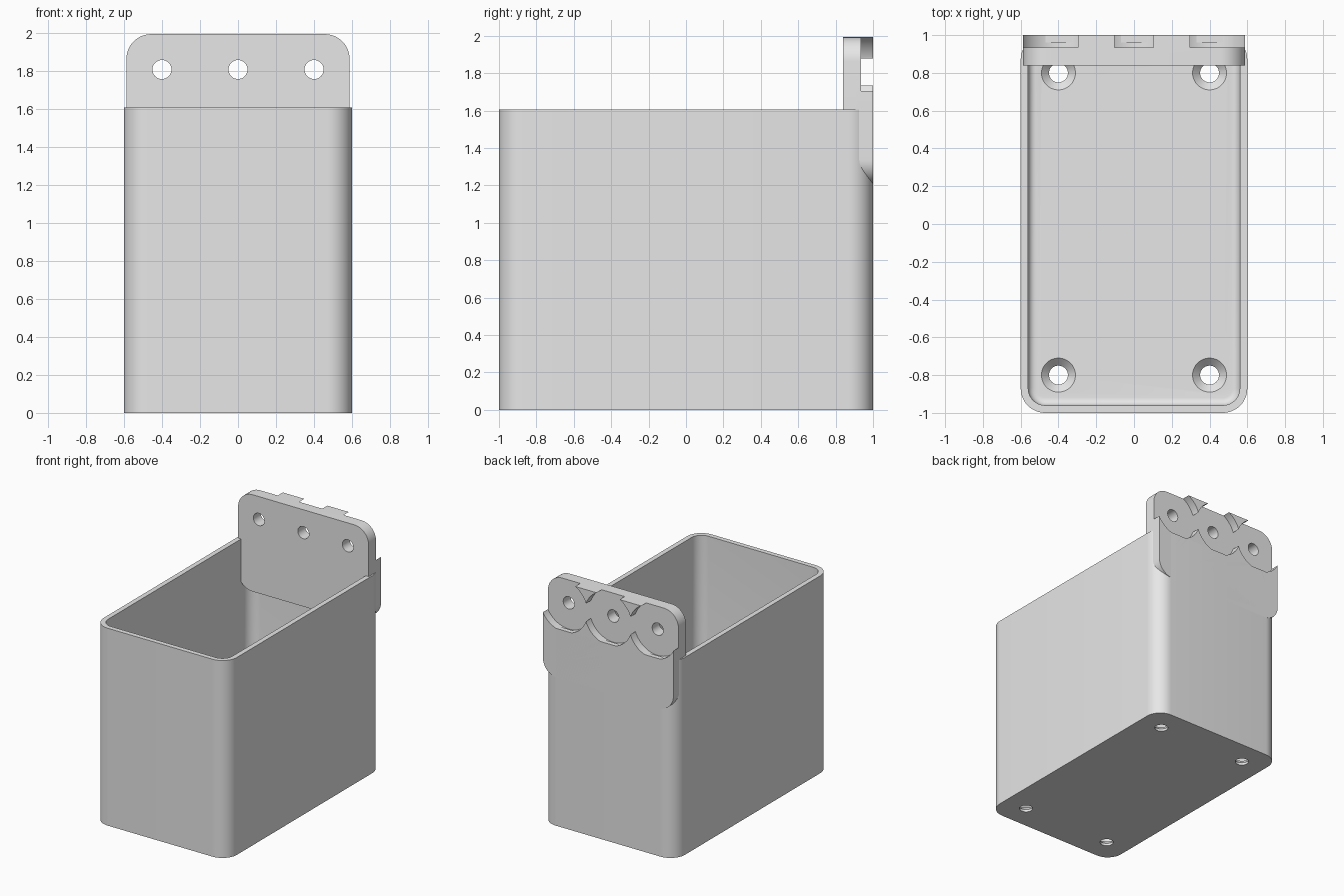
import bpy
import bmesh
import math
from mathutils import Matrix, Vector

default = bpy.data.objects.get("Cube")
if default:
    bpy.data.objects.remove(default, do_unlink=True)

grey = bpy.data.materials.new("light_grey")
grey.use_nodes = True
COLOR = (0.8, 0.8, 0.8, 1)
grey.diffuse_color = COLOR
grey.node_tree.nodes["Principled BSDF"].inputs["Base Color"].default_value = COLOR

HOLE_X, HOLE_Y, HOLE_Z = 0.4, 0.8, 1.806
BOX_TOP, WALL, FLOOR = 1.605, 0.04, 0.06
BACK = Matrix.Rotation(math.pi / 2, 4, "X")  # turns local z towards -y


def make_object(name, bm):
    bmesh.ops.recalc_face_normals(bm, faces=bm.faces)
    mesh = bpy.data.meshes.new(name)
    bm.to_mesh(mesh)
    bm.free()
    mesh.materials.append(grey)
    obj = bpy.data.objects.new(name, mesh)
    bpy.context.collection.objects.link(obj)
    return obj


def rounded_slab(name, half_x, half_y, z0, z1, radius, fillet=0, matrix=None):
    """Extruded rounded rectangle, with an optional fillet round its base."""
    bm = bmesh.new()
    corners = [(1, 1), (-1, 1), (-1, -1), (1, -1)]
    ring = []
    for quarter, (sx, sy) in enumerate(corners):
        for step in range(13):
            a = math.pi / 2 * (quarter + step / 12)
            ring.append(bm.verts.new((sx * (half_x - radius) + radius * math.cos(a),
                                      sy * (half_y - radius) + radius * math.sin(a), z0)))
    base = bm.faces.new(ring)
    result = bmesh.ops.extrude_face_region(bm, geom=[base], use_keep_orig=True)
    top = [v for v in result["geom"] if isinstance(v, bmesh.types.BMVert)]
    bmesh.ops.translate(bm, verts=top, vec=(0, 0, z1 - z0))
    if fillet:
        bmesh.ops.recalc_face_normals(bm, faces=bm.faces)
        rim = [e for e in bm.edges if all(abs(v.co.z - z0) < 1e-5 for v in e.verts)]
        bmesh.ops.bevel(bm, geom=rim, offset=fillet, segments=6, profile=0.5, affect="EDGES")
    if matrix:
        bm.transform(matrix)
    return make_object(name, bm)


def round_cutter(center, r1, r2, depth, rotation=Matrix()):
    bm = bmesh.new()
    bmesh.ops.create_cone(bm, cap_ends=True, segments=48, radius1=r1, radius2=r2, depth=depth,
                          matrix=Matrix.Translation(Vector(center)) @ rotation)
    return make_object("cutter", bm)


def cut(obj, cutters):
    bpy.context.view_layer.objects.active = obj
    for cutter in cutters:
        cutter.hide_render = True
        mod = obj.modifiers.new("cut", "BOOLEAN")
        mod.operation, mod.solver, mod.object = "DIFFERENCE", "EXACT", cutter
        bpy.ops.object.modifier_apply(modifier=mod.name)
        bpy.data.objects.remove(cutter, do_unlink=True)


def smooth(obj):
    bpy.ops.object.select_all(action="DESELECT")
    obj.select_set(True)
    bpy.context.view_layer.objects.active = obj
    bpy.ops.object.shade_smooth_by_angle(angle=math.radians(30))


# Open box with a filleted cavity
box = rounded_slab("box", 0.6, 1, 0, BOX_TOP, 0.13)
cavity = rounded_slab("cavity", 0.6 - WALL, 1 - WALL, FLOOR, BOX_TOP + 0.2, 0.09, fillet=0.04)
cutters = [cavity]

# Countersunk screw holes in the floor
for x in (-HOLE_X, HOLE_X):
    for y in (-HOLE_Y, HOLE_Y):
        cutters.append(round_cutter((x, y, FLOOR / 2), 0.05, 0.05, 0.3))
        cutters.append(round_cutter((x, y, FLOOR - 0.02 + 0.005), 0.05, 0.1, 0.05))
cut(box, cutters)
smooth(box)

# Mounting plate rising from the back wall
plate_top, plate_bottom = 1.992, 1.205
middle = (plate_top + plate_bottom) / 2
plate = rounded_slab("mounting_plate", 0.587, (plate_top - plate_bottom) / 2, 0, 0.16, 0.13,
                     matrix=Matrix.Translation((0, 1, middle)) @ BACK)

# Through holes and overlapping round recesses in its back
cutters = []
for x in (-HOLE_X, 0, HOLE_X):
    cutters.append(round_cutter((x, 0.92, HOLE_Z), 0.05, 0.05, 0.4, BACK))
    cutters.append(round_cutter((x, 1.035, HOLE_Z), 0.213, 0.213, 0.2, BACK))
cut(plate, cutters)
smooth(plate)
